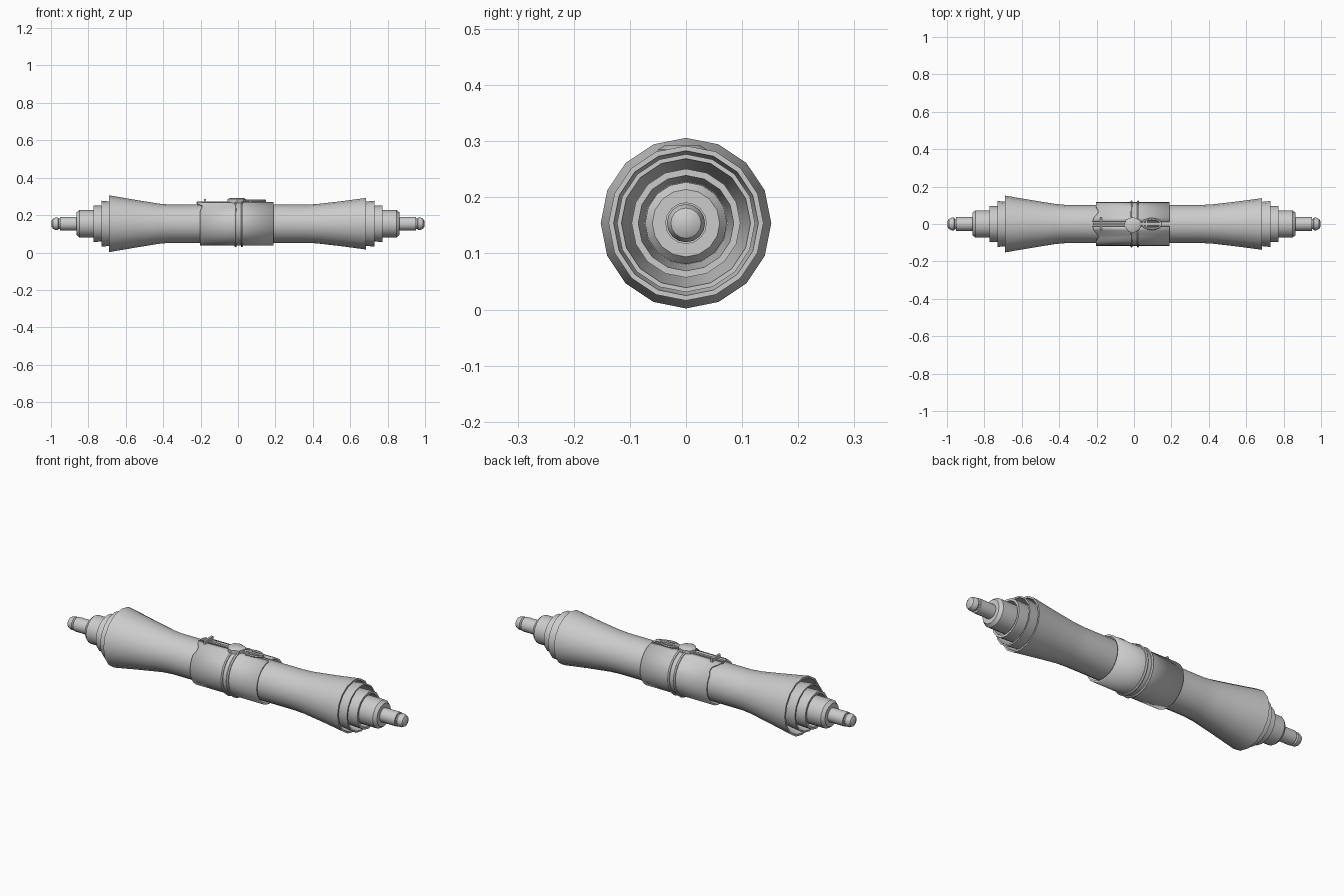
import bpy, bmesh, math
from mathutils import Vector

if "Cube" in bpy.data.objects:
    bpy.data.objects.remove(bpy.data.objects["Cube"])

AXIS = 0.154      # height of the scroll's centre line
SIDES = 16


def finish(name, bm, angle=35):
    bmesh.ops.recalc_face_normals(bm, faces=bm.faces[:])
    me = bpy.data.meshes.new(name)
    bm.to_mesh(me)
    bm.free()
    ob = bpy.data.objects.new(name, me)
    bpy.context.collection.objects.link(ob)
    bpy.ops.object.select_all(action='DESELECT')
    ob.select_set(True)
    bpy.context.view_layer.objects.active = ob
    bpy.ops.object.shade_smooth_by_angle(angle=math.radians(angle))
    return ob


def lathe(name, profile, closed=False, sides=SIDES):
    """Spin (x, radius) points round the centre line."""
    bm = bmesh.new()
    rings = []
    for x, r in profile:
        rings.append([bm.verts.new((x, r * math.sin(2 * math.pi * i / sides),
                                    AXIS + r * math.cos(2 * math.pi * i / sides)))
                      for i in range(sides)])
    pairs = list(zip(rings, rings[1:]))
    if closed:
        pairs.append((rings[-1], rings[0]))
    else:
        bm.faces.new(rings[0])
        bm.faces.new(rings[-1])
    for a, b in pairs:
        for i in range(sides):
            j = (i + 1) % sides
            bm.faces.new((a[i], a[j], b[j], b[i]))
    return finish(name, bm)


def slab(name, outline, z0, z1, inset=0.0):
    """Extrude a flat outline upward, with an optional bevelled top."""
    bm = bmesh.new()
    c = sum((Vector(p) for p in outline), Vector((0, 0))) / len(outline)
    levels = [(z0, 1), (z1 - inset, 1)] + ([(z1, 0.75)] if inset else [])
    rings = [[bm.verts.new((c.x + (x - c.x) * s, c.y + (y - c.y) * s, z))
              for x, y in outline] for z, s in levels]
    bm.faces.new(rings[0])
    bm.faces.new(rings[-1])
    n = len(outline)
    for a, b in zip(rings, rings[1:]):
        for i in range(n):
            bm.faces.new((a[i], a[(i + 1) % n], b[(i + 1) % n], b[i]))
    return finish(name, bm)


def box(name, x0, x1, y0, y1, z0, z1):
    return slab(name, [(x0, y0), (x1, y0), (x1, y1), (x0, y1)], z0, z1)


# outer paper roll, flared at both ends with thin open lips
lathe("outer_paper", [
    (-0.5, 0.108), (-0.69, 0.142), (-0.69, 0.152), (-0.55, 0.128), (-0.42, 0.107),
    (-0.36, 0.102), (0.36, 0.102), (0.42, 0.105), (0.55, 0.120), (0.685, 0.138),
    (0.685, 0.129), (0.5, 0.100)])

# inner paper layers, wooden core and knob at each end
for side, s in (("left", -1), ("right", 1)):
    lathe("middle_paper_" + side, [(s * x, r) for x, r in
          ((0.5, 0.095), (0.69, 0.119), (0.73, 0.123), (0.73, 0.115), (0.5, 0.086))], True)
    lathe("inner_paper_" + side, [(s * x, r) for x, r in
          ((0.5, 0.085), (0.73, 0.096), (0.773, 0.097), (0.773, 0.085), (0.5, 0.074))], True)
    lathe("core_" + side, [(s * x, r) for x, r in
          ((0.45, 0.073), (0.848, 0.073), (0.864, 0.060), (0.864, 0.037), (0.952, 0.037),
           (0.952, 0.028), (0.958, 0.028), (0.963, 0.034), (0.975, 0.034),
           (0.99, 0.027), (0.997, 0.014))])

# wrap sleeve, split along the top with a tongue on its left edge
bm = bmesh.new()
N, R, gap = 30, 0.113, 0.11
cols = []
for i in range(N + 1):
    a = gap + (2 * math.pi - 2 * gap) * i / N
    t = min(a, 2 * math.pi - a)
    left = -0.202 - 0.024 * max(0, 1 - t / 0.65) + 0.018 * math.exp(-((t - 0.6) / 0.15) ** 2)
    cols.append([bm.verts.new((x, R * math.sin(a), AXIS + R * math.cos(a)))
                 for x in (left, 0.19)])
for a, b in zip(cols, cols[1:]):
    bm.faces.new((a[0], a[1], b[1], b[0]))
sleeve = finish("sleeve", bm)
sol = sleeve.modifiers.new("thickness", 'SOLIDIFY')
sol.thickness = 0.009
sol.offset = 0

# pair of cords round the middle
for n, x in (("a", -0.013), ("b", 0.021)):
    lathe("cord_" + n, [(x - 0.006, 0.112), (x - 0.006, 0.122), (x, 0.126),
                        (x + 0.006, 0.122), (x + 0.006, 0.112)], True, 24)

# pin and crossbar on the left
box("pin", -0.22, -0.03, -0.006, 0.006, 0.255, 0.272)
box("crossbar", -0.182, -0.170, -0.033, 0.035, 0.258, 0.285)

# faceted seal in the middle
slab("seal", [(-0.055, -0.008), (-0.03, -0.04), (-0.005, -0.05), (0.03, -0.03),
              (0.042, 0.0), (0.03, 0.022), (-0.005, 0.037), (-0.042, 0.025)],
     0.266, 0.292, 0.007)

# oval buckle loop and its tongue
bm = bmesh.new()
rings = []
for i in range(24):
    a = 2 * math.pi * i / 24
    ring = []
    for k in range(6):
        b = 2 * math.pi * k / 6
        d = 0.006 * math.cos(b)
        ring.append(bm.verts.new((0.095 + (0.05 + d) * math.cos(a),
                                  (0.026 + d) * math.sin(a), 0.277 + 0.006 * math.sin(b))))
    rings.append(ring)
for i in range(24):
    p, q = rings[i], rings[(i + 1) % 24]
    for k in range(6):
        bm.faces.new((p[k], p[(k + 1) % 6], q[(k + 1) % 6], q[k]))
finish("buckle_loop", bm, 50)
box("buckle_tongue", 0.03, 0.15, -0.007, 0.007, 0.268, 0.282)
box("buckle_bar", 0.062, 0.072, -0.026, 0.026, 0.262, 0.280)
